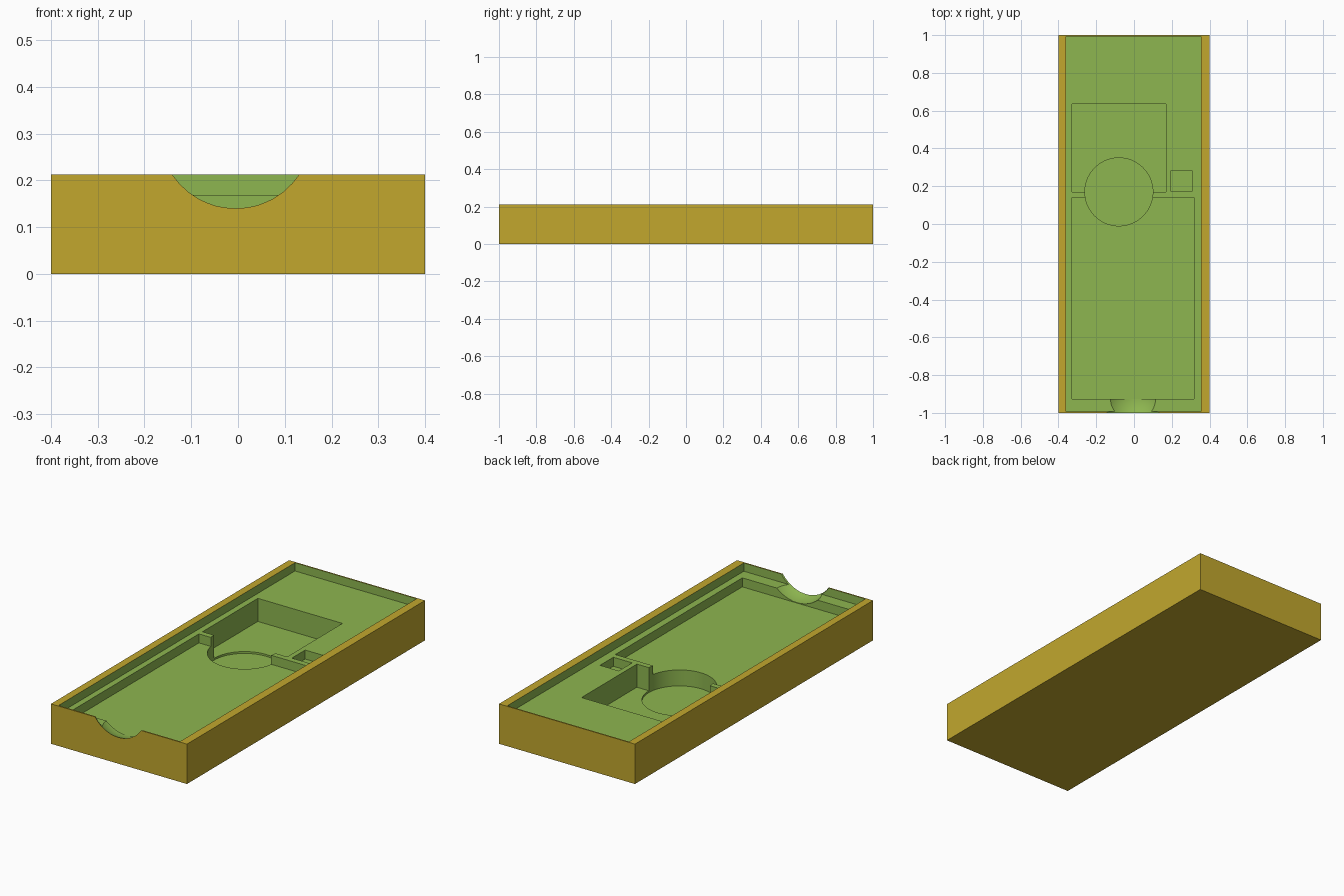
import bpy
import math

if "Cube" in bpy.data.objects:
    bpy.data.objects.remove(bpy.data.objects["Cube"])

HEIGHT = 0.212
LEDGE = 0.168       # shelf just inside the rim
TRAY = 0.12         # shallow pocket floor
DEEP = 0.045        # deep pocket floor


def material(name, rgb):
    m = bpy.data.materials.new(name)
    m.diffuse_color = (*rgb, 1)
    m.use_nodes = True
    m.node_tree.nodes["Principled BSDF"].inputs["Base Color"].default_value = m.diffuse_color
    return m


def block(name, x0, x1, y0, y1, z0, z1):
    bpy.ops.mesh.primitive_cube_add(
        size=1, location=((x0 + x1) / 2, (y0 + y1) / 2, (z0 + z1) / 2))
    ob = bpy.context.object
    ob.name = name
    ob.scale = (x1 - x0, y1 - y0, z1 - z0)
    bpy.ops.object.transform_apply(location=True, rotation=True, scale=True)
    return ob


ochre = material("ochre", (0.54, 0.39, 0.027))
green = material("green", (0.27, 0.468, 0.08))

# solid outer case
case = block("case", -0.4, 0.4, -1, 1, 0, HEIGHT)

# pockets sunk into the case
cutters = [
    block("rim_recess", -0.36, 0.355, -0.993, 0.993, LEDGE, 0.40),
    block("front_pocket", -0.328, 0.318, -0.927, 0.14, TRAY, 0.41),
    block("rear_pocket", -0.328, 0.17, 0.17, 0.635, DEEP, 0.42),
    block("small_pocket", 0.197, 0.308, 0.171, 0.283, TRAY, 0.43),
]

# round well crossing the dividing wall
bpy.ops.mesh.primitive_cylinder_add(vertices=64, radius=0.18, depth=0.41,
                                    location=(-0.08, 0.17, 0.035 + 0.205))
bpy.context.object.name = "round_well"
cutters.append(bpy.context.object)

# spherical finger notch through the front wall
bpy.ops.mesh.primitive_uv_sphere_add(segments=48, ring_count=24, radius=0.181,
                                     location=(-0.005, -0.922, 0.303))
bpy.context.object.name = "finger_notch"
cutters.append(bpy.context.object)

bpy.context.view_layer.objects.active = case
for cutter in cutters:
    mod = case.modifiers.new(cutter.name, 'BOOLEAN')
    mod.operation = 'DIFFERENCE'
    mod.solver = 'EXACT'
    mod.object = cutter
    bpy.ops.object.modifier_apply(modifier=mod.name)
for cutter in cutters:
    bpy.data.objects.remove(cutter, do_unlink=True)

# outer faces are ochre, everything carved is green
case.data.materials.clear()
case.data.materials.append(ochre)
case.data.materials.append(green)
for f in case.data.polygons:
    c = f.center
    outer = (abs(c.x) > 0.3995 or abs(c.y) > 0.9995
             or c.z < 0.0005 or c.z > HEIGHT - 0.0005)
    f.material_index = 0 if outer else 1

bpy.ops.object.select_all(action='DESELECT')
case.select_set(True)
bpy.ops.object.shade_smooth_by_angle(angle=math.radians(25))
